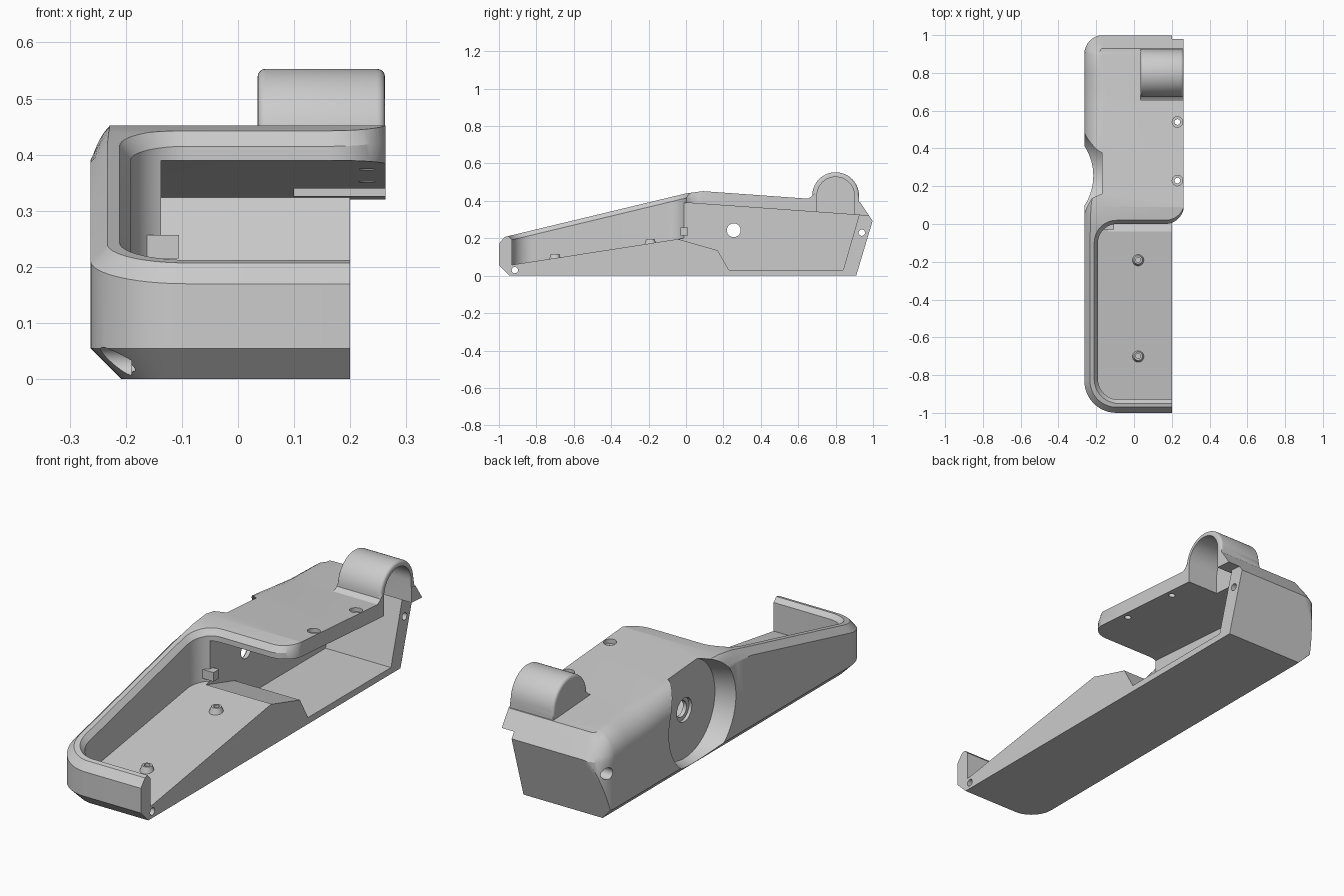
import bpy, bmesh
from math import sin, cos, pi
from mathutils import Vector, Matrix

if "Cube" in bpy.data.objects:
    bpy.data.objects.remove(bpy.data.objects["Cube"])

grey = bpy.data.materials.new("plain_grey")
grey.use_nodes = True
GREY = (0.6, 0.6, 0.6, 1)
grey.diffuse_color = GREY
grey.node_tree.nodes["Principled BSDF"].inputs["Base Color"].default_value = GREY


def interp(y, keys):
    """Piecewise linear lookup; each key is (y, value, ...)."""
    if y <= keys[0][0]:
        return keys[0][1:]
    for a, b in zip(keys, keys[1:]):
        if y <= b[0]:
            t = (y - a[0]) / (b[0] - a[0])
            return [p + (q - p) * t for p, q in zip(a[1:], b[1:])]
    return keys[-1][1:]


def finish(name, bm):
    bmesh.ops.remove_doubles(bm, verts=bm.verts, dist=1e-5)
    bmesh.ops.recalc_face_normals(bm, faces=bm.faces)
    mesh = bpy.data.meshes.new(name)
    bm.to_mesh(mesh)
    bm.free()
    mesh.materials.append(grey)
    ob = bpy.data.objects.new(name, mesh)
    bpy.context.collection.objects.link(ob)
    return ob


def loft(name, rows):
    """Skin closed loops and cap both ends."""
    bm = bmesh.new()
    loops = [[bm.verts.new(p) for p in row] for row in rows]
    n = len(loops[0])
    for a, b in zip(loops, loops[1:]):
        for i in range(n):
            j = (i + 1) % n
            bm.faces.new((a[i], a[j], b[j], b[i]))
    bm.faces.new(loops[0])
    bm.faces.new(loops[-1])
    return finish(name, bm)


def prism(name, profile, x0, x1):
    return loft(name, [[(x, y, z) for y, z in profile] for x in (x0, x1)])


def cone(name, center, r1, r2, depth, axis="z", sides=40):
    bm = bmesh.new()
    rot = Matrix.Rotation(pi / 2, 4, "Y") if axis == "x" else Matrix()
    bmesh.ops.create_cone(bm, cap_ends=True, segments=sides, radius1=r1, radius2=r2,
                          depth=depth, matrix=Matrix.Translation(center) @ rot)
    return finish(name, bm)


def boolean(target, tool, op="DIFFERENCE"):
    mod = target.modifiers.new("cut", "BOOLEAN")
    mod.object, mod.operation, mod.solver = tool, op, "EXACT"
    bpy.context.view_layer.objects.active = target
    bpy.ops.object.modifier_apply(modifier=mod.name)
    bpy.data.objects.remove(tool)


def arc(cx, cy, r, a0, a1, n=12):
    """Points with their outward directions."""
    out = []
    for i in range(n + 1):
        a = a0 + (a1 - a0) * i / n
        d = Vector((cos(a), sin(a)))
        out.append((Vector((cx, cy)) + d * r, d))
    return out


TOP = [(-1, 0.2), (0, 0.44), (0.09, 0.452), (0.65, 0.412), (1, 0.39)]
# y, edge width, edge height, roundness
EDGE = [(-0.1, 0.03, 0.03, 0), (0.1, 0.035, 0.07, 0.4), (0.45, 0.09, 0.1, 1),
        (0.7, 0.12, 0.11, 1), (0.9, 0.095, 0.11, 1), (1, 0.07, 0.1, 0)]
W, CUT = 0.263, 0.2


def top(y):
    return interp(y, TOP)[0]


# Outer shell: sections along the rounded outline
left = Vector((-1, 0))
outline = [(Vector((W, -1)), Vector((0, -1)))]
outline += arc(-W + 0.17, -0.83, 0.17, 1.5 * pi, pi)
outline += [(Vector((-W, y)), left) for y in
            (-0.4, -0.1, 0, 0.09, 0.2, 0.32, 0.45, 0.55, 0.65, 0.7, 0.8)]
outline += arc(-W + 0.1, 0.9, 0.1, pi, 0.5 * pi)
outline.append((Vector((W, 1)), Vector((0, 1))))
rows = []
for p, n in outline:
    w, h, r = interp(p.y, EDGE)
    low = p - n * 0.055
    row = [(W, low.y, 0), (low.x, low.y, 0), (p.x, p.y, 0.055)]
    steps = 7
    for k in range(steps + 1):
        t = k / steps
        a = t * pi / 2
        q = p - n * w * (t + (1 - cos(a) - t) * r)
        row.append((q.x, q.y, top(q.y) - h * (1 - t - (sin(a) - t) * r)))
    row.append((W, q.y, top(q.y)))
    rows.append(row)
body = loft("handle_shell", rows)

# Sloping back face, and the split side below the overhanging cover
boolean(body, prism("back_cut", [(0.895, -0.05), (1.2, -0.05), (1.2, 0.35), (1.015, 0.35)], -1, 1))
boolean(body, prism("side_cut", [(-1.1, -0.1), (1.1, -0.1), (1.1, 0.3114), (0, 0.39),
                                 (0, 0.8), (-1.1, 0.8)], CUT, 0.5))

# Open front tray with a chamfered rim
tray = [(Vector((0.4, -0.93)), Vector((0, -1)))]
tray += arc(-0.081, -0.82, 0.11, 1.5 * pi, pi)
tray += [(Vector((-0.191, -0.4)), left)]
tray += arc(-0.091, -0.1, 0.1, pi, 0.5 * pi)
tray += [(p, -d * max(0, -d.y)) for p, d in arc(0.165, 0.1, 0.1, -0.5 * pi, 0)]
tray.append((Vector((0.4, 0.1)), Vector((0, 0))))


def tray_ring(out, height):
    return [(q.x, q.y, height(q.y)) for q in (p + n * out for p, n in tray)]


boolean(body, loft("tray_cut", [
    tray_ring(0, lambda y: 0.06 + 0.155 * (y + 0.92)),
    tray_ring(0, lambda y: top(y) - 0.025),
    tray_ring(0.024, lambda y: top(y) + 0.005),
    tray_ring(0.024, lambda y: 0.8)]))

# Rear cavity under the cover
boolean(body, prism("cavity_cut", [(-0.04, 0.195), (0.17, 0.135), (0.23, 0.03), (0.84, 0.03),
                                   (0.925, 0.324), (0, 0.39), (-0.04, 0.39)], -0.137, 0.4))

# Round hump on the cover, with softened ends and a hollow arch inside
hump_arc = [(p.x, p.y) for p, d in arc(0.8, 0.428, 0.125, 0, pi, 28)]
hump = prism("hump", [(0.925, 0.38)] + hump_arc + [(0.667, 0.42), (0.645, 0.408), (0.645, 0.38)],
             0.035, W - 0.001)
bm = bmesh.new()
bm.from_mesh(hump.data)
ends = [e for e in bm.edges if abs(e.verts[0].co.x - e.verts[1].co.x) < 1e-4
        and min(v.co.z for v in e.verts) > 0.427]
bmesh.ops.bevel(bm, geom=ends, offset=0.014, segments=4, profile=0.5, affect="EDGES")
bm.to_mesh(hump.data)
bm.free()
boolean(body, hump, "UNION")
arch = [(p.x, p.y) for p, d in arc(0.8, 0.428, 0.1, 0, pi, 24)]
boolean(body, prism("arch_cut", [(0.9, 0.3)] + arch + [(0.7, 0.3)], 0.1, 0.4))

# Dished round recess in the side with its stepped bolt hole
PIVOT = (0.255, 0.243)
boolean(body, cone("dish_cut", (-0.235, *PIVOT), 0.255, 0.225, 0.13, "x", 72))
boolean(body, cone("bolt_seat_cut", (-0.19, *PIVOT), 0.055, 0.055, 0.07, "x"))
boolean(body, cone("bolt_hole_cut", (-0.2, *PIVOT), 0.037, 0.037, 0.3, "x"))

# Cross holes through both ends, with head seats on the outside
for y, z in ((0.94, 0.23), (-0.915, 0.03)):
    boolean(body, cone("cross_hole_cut", (0, y, z), 0.017, 0.017, 0.8, "x", 24))
    boolean(body, cone("head_seat_cut", (-0.27, y, z), 0.027, 0.027, 0.16, "x", 24))

# Screw holes along the cover edge
for y in (0.23, 0.54):
    boolean(body, cone("screw_hole_cut", (0.23, y, 0.4), 0.015, 0.015, 0.3, sides=24))
    boolean(body, cone("screw_seat_cut", (0.23, y, top(y) + 0.03), 0.028, 0.028, 0.1, sides=24))

# Screw posts on the tray floor
parts = [body]
for i, y in enumerate((-0.19, -0.7)):
    z = 0.06 + 0.155 * (y + 0.92)
    post = cone(f"screw_post_{i + 1}", (0.022, y, z + 0.003), 0.036, 0.022, 0.04, sides=32)
    boolean(post, cone("post_hole_cut", (0.022, y, z + 0.03), 0.013, 0.013, 0.05, sides=24))
    parts.append(post)

# Small locating tab where the tray meets the cavity
parts.append(prism("locating_tab", [(-0.03, 0.215), (0.01, 0.215), (0.01, 0.257), (-0.03, 0.257)],
                   -0.168, -0.105))

for ob in parts:
    bpy.ops.object.select_all(action="DESELECT")
    ob.select_set(True)
    bpy.context.view_layer.objects.active = ob
    bpy.ops.object.shade_smooth_by_angle(angle=0.5)
